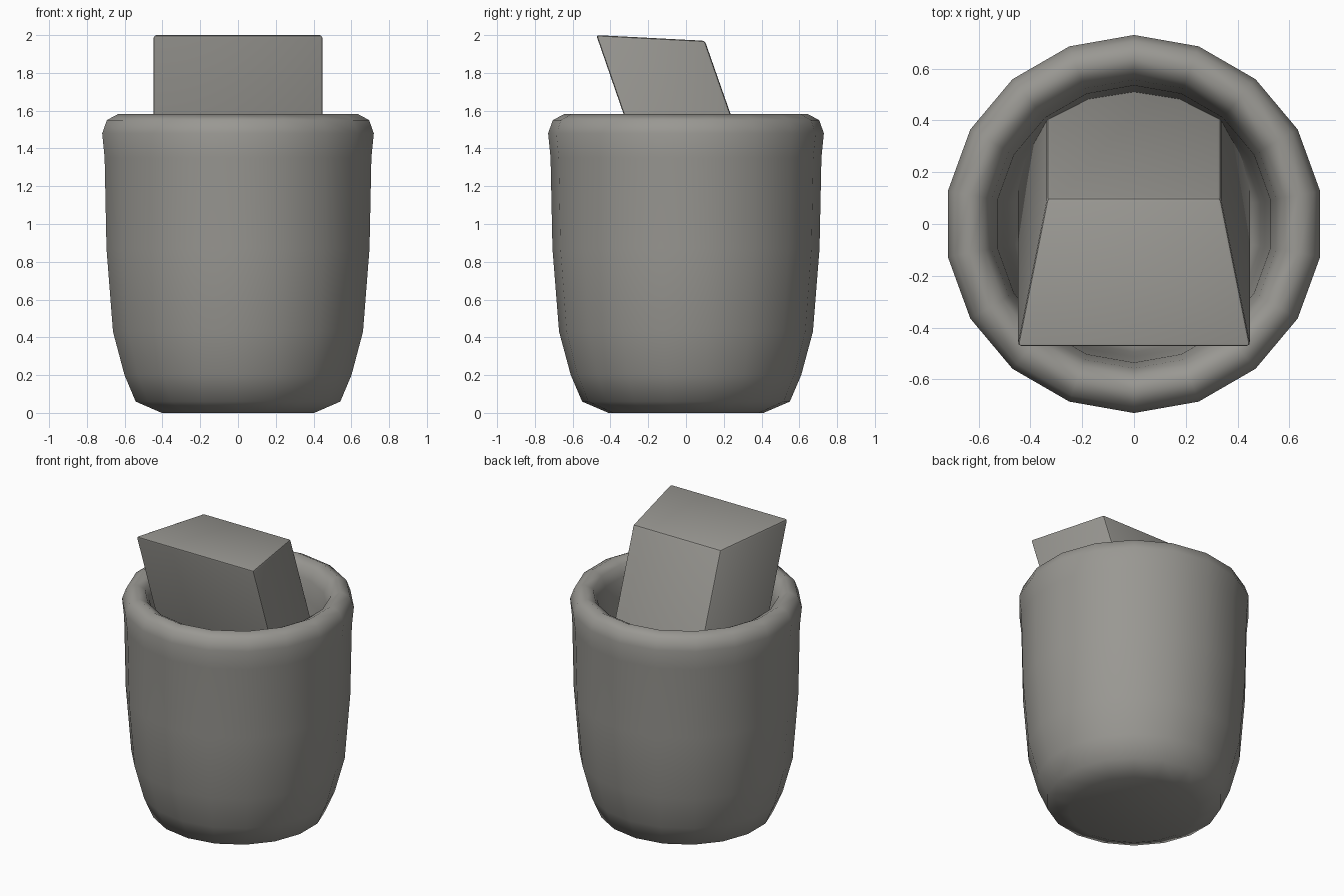
import bpy, bmesh, math

if "Cube" in bpy.data.objects:
    bpy.data.objects.remove(bpy.data.objects["Cube"])

grey = bpy.data.materials.new("warm grey")
grey.diffuse_color = (0.32, 0.313, 0.29, 1)
grey.use_nodes = True
grey.node_tree.nodes["Principled BSDF"].inputs["Base Color"].default_value = grey.diffuse_color


def make_object(name, bm):
    bmesh.ops.recalc_face_normals(bm, faces=bm.faces)
    mesh = bpy.data.meshes.new(name)
    bm.to_mesh(mesh)
    bm.free()
    mesh.materials.append(grey)
    obj = bpy.data.objects.new(name, mesh)
    bpy.context.collection.objects.link(obj)
    return obj


# Cup: outer wall, rounded rim, then inner wall down to the floor (radius, z)
SIDES = 18
profile = [(0.41, 0), (0.55, 0.06), (0.61, 0.2), (0.672, 0.43), (0.707, 0.87),
           (0.717, 1.35), (0.73, 1.48), (0.705, 1.55), (0.645, 1.582),
           (0.585, 1.55), (0.557, 1.48), (0.535, 1.35), (0.513, 0.87),
           (0.495, 0.43), (0.465, 0.2), (0.36, 0.1)]
bm = bmesh.new()
rings = []
for r, z in profile:
    ring = []
    for i in range(SIDES):
        a = 2 * math.pi * i / SIDES
        ring.append(bm.verts.new((r * math.sin(a), r * math.cos(a), z)))
    rings.append(ring)
for low, high in zip(rings, rings[1:]):
    for i in range(SIDES):
        j = (i + 1) % SIDES
        bm.faces.new((low[i], low[j], high[j], high[i]))
bm.faces.new(rings[0])
bm.faces.new(rings[-1])
for f in bm.faces:
    f.smooth = True
cup = make_object("cup", bm)

# Leaning block: tapered towards the back, standing inside the cup
bm = bmesh.new()
side = [(0.45, -0.475, 2.0), (0.335, 0.1, 1.97),
        (0.335, 0.587, 0.58), (0.45, 0.175, 0.12)]
right = [bm.verts.new(p) for p in side]
left = [bm.verts.new((-x, y, z)) for x, y, z in side]
bm.faces.new(right)
bm.faces.new(left[::-1])
for i in range(4):
    j = (i + 1) % 4
    bm.faces.new((right[i], left[i], left[j], right[j]))
block = make_object("leaning_block", bm)
bevel = block.modifiers.new("soft_edges", 'BEVEL')
bevel.width = 0.014
bevel.segments = 2
bevel.limit_method = 'NONE'
bpy.context.view_layer.objects.active = block
block.select_set(True)
bpy.ops.object.modifier_apply(modifier="soft_edges")
bpy.ops.object.shade_smooth_by_angle(angle=math.radians(30))
